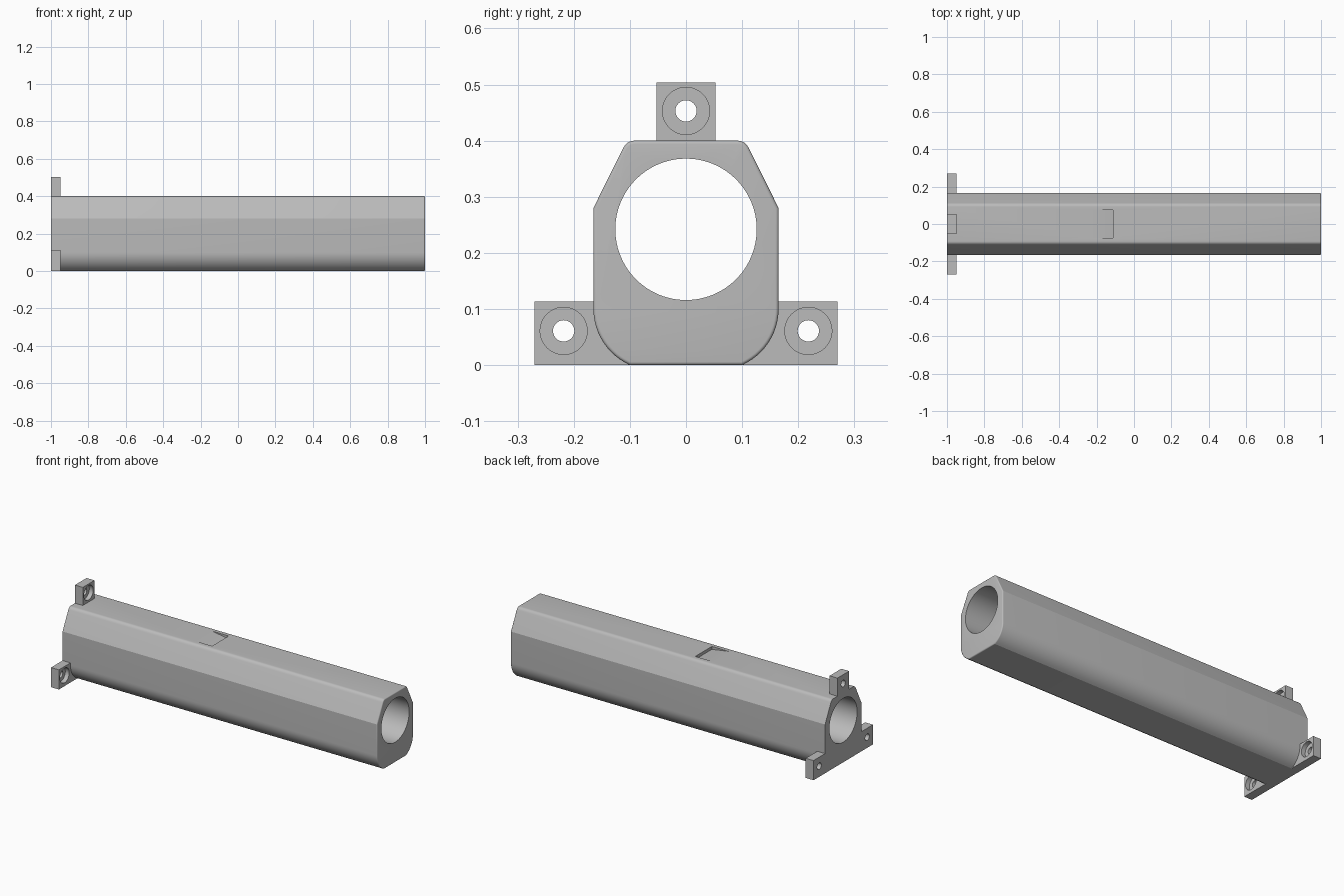
import bpy, bmesh
from math import pi, sin, cos, radians
from mathutils import Matrix, Vector

old = bpy.data.objects.get("Cube")
if old:
    bpy.data.objects.remove(old)

grey = bpy.data.materials.new("plain grey")
grey.use_nodes = True
grey.diffuse_color = (0.5, 0.5, 0.5, 1)
grey.node_tree.nodes["Principled BSDF"].inputs["Base Color"].default_value = grey.diffuse_color


def finish_mesh(bm, name):
    bmesh.ops.recalc_face_normals(bm, faces=bm.faces)
    mesh = bpy.data.meshes.new(name)
    bm.to_mesh(mesh)
    bm.free()
    mesh.materials.append(grey)
    obj = bpy.data.objects.new(name, mesh)
    bpy.context.collection.objects.link(obj)
    return obj


def extrude_x(name, outline, x0, x1, round_end=0):
    """Extrude a (y, z) outline along x, optionally rounding the far rim."""
    bm = bmesh.new()
    face = bm.faces.new([bm.verts.new((x0, y, z)) for y, z in outline])
    made = bmesh.ops.extrude_face_region(bm, geom=[face])["geom"]
    verts = [g for g in made if isinstance(g, bmesh.types.BMVert)]
    bmesh.ops.translate(bm, verts=verts, vec=(x1 - x0, 0, 0))
    if round_end:
        rim = [g for g in made if isinstance(g, bmesh.types.BMEdge)]
        bmesh.ops.bevel(bm, geom=rim, offset=round_end, segments=5,
                        profile=0.5, affect='EDGES')
    return finish_mesh(bm, name)


def cylinder_x(name, y, z, radius, x0, x1, sides=64):
    ring = [(y + radius * cos(2 * pi * i / sides), z + radius * sin(2 * pi * i / sides))
            for i in range(sides)]
    return extrude_x(name, ring, x0, x1)


def cut(obj, cutters):
    bpy.context.view_layer.objects.active = obj
    for cutter in cutters:
        cutter.hide_render = True
        mod = obj.modifiers.new("cut", 'BOOLEAN')
        mod.operation, mod.solver, mod.object = 'DIFFERENCE', 'EXACT', cutter
        bpy.ops.object.modifier_apply(modifier=mod.name)
        bpy.data.objects.remove(cutter)


def smooth(obj):
    bpy.ops.object.select_all(action='DESELECT')
    obj.select_set(True)
    bpy.context.view_layer.objects.active = obj
    bpy.ops.object.shade_smooth_by_angle(angle=radians(20))


# Half cross-section of the tube: curved lower flank, slanted and rounded shoulder
R = 0.109
flank = [(0.056 + R * cos(a), 0.1 + R * sin(a))
         for a in (radians(-66.5 * (1 - i / 12)) for i in range(13))]
flank[0] = (0.1, 0)
p, q, r = Vector((0.113, 0.385)), Vector((0.1056, 0.4)), Vector((0.092, 0.4))
shoulder = [tuple(p * (1 - t) ** 2 + q * 2 * t * (1 - t) + r * t * t)
            for t in (i / 6 for i in range(7))]
half = flank + [(0.165, 0.28)] + shoulder
outline = half + [(-y, z) for y, z in reversed(half)]

# Tube with through bore and a shallow ramped notch on top
tube = extrude_x("tube_body", outline, -1, 1, round_end=0.006)
bore = cylinder_x("bore_cutter", 0, 0.242, 0.126, -1.1, 1.1, 96)
bm = bmesh.new()
profile = [(-0.22, 0.4), (-0.112, 0.383), (-0.112, 0.42), (-0.22, 0.42)]
face = bm.faces.new([bm.verts.new((x, -0.075, z)) for x, z in profile])
made = bmesh.ops.extrude_face_region(bm, geom=[face])["geom"]
bmesh.ops.translate(bm, verts=[g for g in made if isinstance(g, bmesh.types.BMVert)],
                    vec=(0, 0.15, 0))
cut(tube, [bore, finish_mesh(bm, "notch_cutter")])
smooth(tube)


# Mounting lugs with counterbored screw holes
def lug(name, shape, y, z):
    obj = extrude_x(name, shape, -1, -0.95)
    cut(obj, [cylinder_x("screw_cutter", y, z, 0.019, -1.1, -0.9, 32),
              cylinder_x("counterbore_cutter", y, z, 0.042, -0.975, -0.9, 48)])
    smooth(obj)


foot = flank + [(0.165, 0.113), (0.27, 0.113), (0.27, 0)]
for side, label in ((1, "back"), (-1, "front")):
    lug(label + "_lower_lug", [(side * y, z) for y, z in foot], side * 0.218, 0.061)
lug("top_lug", [(-0.053, 0.4), (0.053, 0.4), (0.053, 0.504), (-0.053, 0.504)], 0, 0.453)
